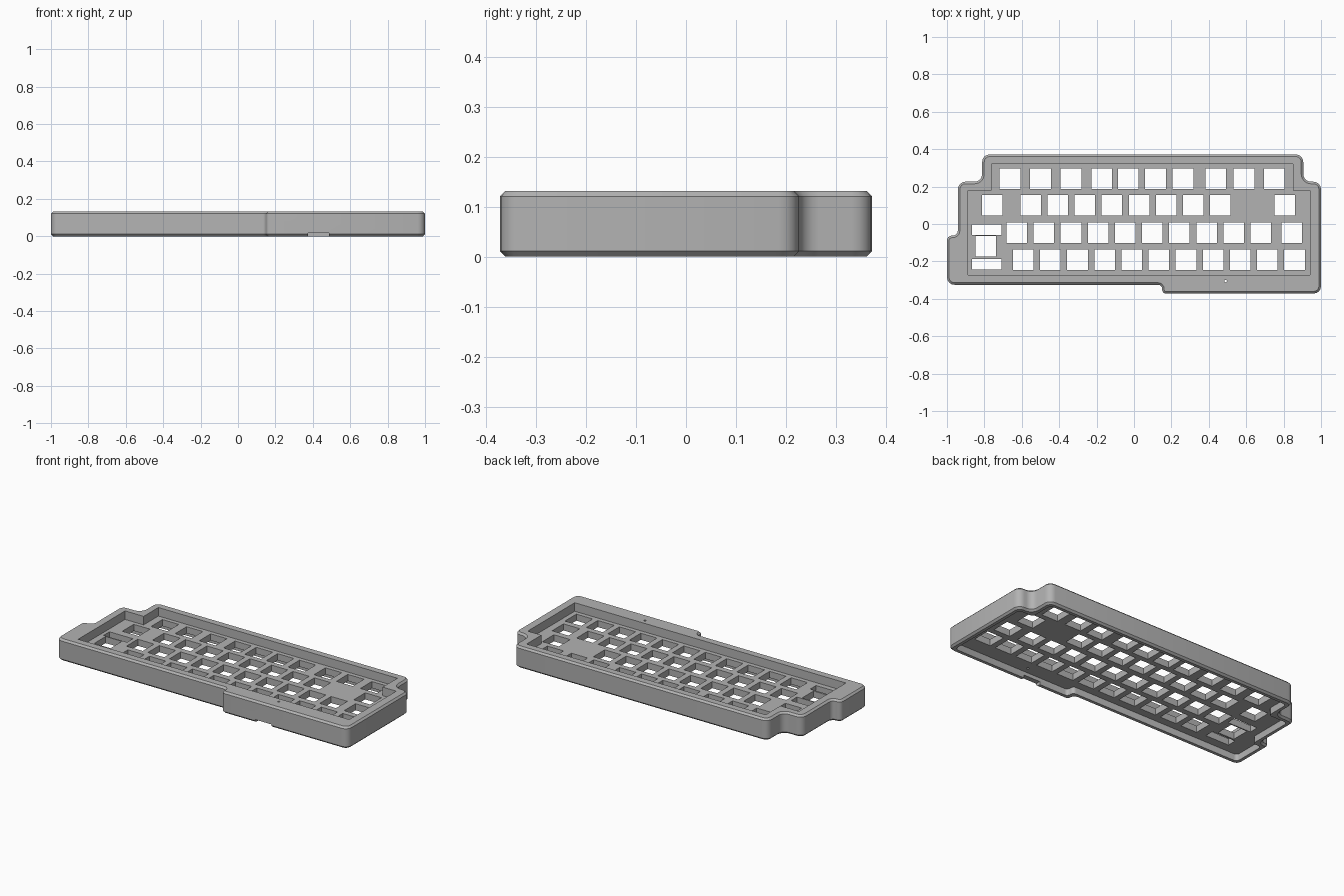
import bpy, bmesh, math
from mathutils import Vector

cube = bpy.data.objects.get("Cube")
if cube:
    bpy.data.objects.remove(cube, do_unlink=True)

HEIGHT, PLATE_TOP, PLATE_BOTTOM = 0.132, 0.08, 0.04
WALL, KEY, RIM = 0.03, 0.11, 0.011

grey = bpy.data.materials.new("case grey")
grey.use_nodes = True
grey.diffuse_color = (0.45, 0.45, 0.45, 1)
grey.node_tree.nodes["Principled BSDF"].inputs["Base Color"].default_value = grey.diffuse_color


def corners(points):
    """Yield each corner with unit directions to its neighbours and the shorter edge."""
    for i, p in enumerate(points):
        p = Vector(p)
        back = Vector(points[i - 1]) - p
        ahead = Vector(points[(i + 1) % len(points)]) - p
        yield p, back.normalized(), ahead.normalized(), min(back.length, ahead.length)


def inset(points, distance):
    """Offset a counter-clockwise outline inward with mitred corners."""
    result = []
    for p, back, ahead, _ in corners(points):
        n1, n2 = Vector((back.y, -back.x)), Vector((-ahead.y, ahead.x))
        result.append(p + (n1 + n2) * distance / (1 + n1.dot(n2)))
    return result


def rounded(points, radius, segments=4):
    """Round right-angled corners, using less radius beside short edges."""
    result = []
    for p, back, ahead, shorter in corners(points):
        r = min(radius, 0.45 * shorter)
        for k in range(segments + 1):
            t = math.pi / 2 * k / segments
            result.append(p + r * (back * (1 - math.sin(t)) + ahead * (1 - math.cos(t))))
    return result


def solid(name, layers):
    """Stack counter-clockwise outlines, given as (points, z), into a closed solid."""
    bm = bmesh.new()
    loops = [[bm.verts.new((p[0], p[1], z)) for p in points] for points, z in layers]
    bm.faces.new(loops[0][::-1])
    bm.faces.new(loops[-1])
    for low, high in zip(loops, loops[1:]):
        for i in range(len(low)):
            bm.faces.new((low[i - 1], low[i], high[i], high[i - 1]))
    mesh = bpy.data.meshes.new(name)
    bm.to_mesh(mesh)
    bm.free()
    mesh.materials.append(grey)
    obj = bpy.data.objects.new(name, mesh)
    bpy.context.collection.objects.link(obj)
    return obj


def box(name, x, y, width, depth, z0=-0.1, z1=0.3):
    w, d = width / 2, depth / 2
    points = [(x - w, y - d), (x + w, y - d), (x + w, y + d), (x - w, y + d)]
    return solid(name, [(points, z0), (points, z1)])


# Outer shell with stepped corners and chamfered rims
outline = [(-1, -0.325), (0.15, -0.325), (0.15, -0.372), (1, -0.372), (1, 0.226), (0.905, 0.226),
           (0.905, 0.372), (-0.812, 0.372), (-0.812, 0.226), (-0.942, 0.226),
           (-0.942, -0.062), (-1, -0.062)]
side = rounded(outline, 0.04)
edge = inset(side, RIM)
case = solid("keyboard_case", [(edge, 0), (side, RIM), (side, HEIGHT - RIM), (edge, HEIGHT)])

# Key well above the plate and hollow below it
well = [(-0.888, -0.273), (0.942, -0.273), (0.942, 0.18), (0.85, 0.18),
        (0.85, 0.322), (-0.763, 0.322), (-0.763, 0.18), (-0.888, 0.18)]
hollow = rounded(inset(outline, WALL), 0.02)
cutters = [solid("key_well", [(well, PLATE_TOP), (well, 0.3)]),
           solid("underside_hollow", [(hollow, -0.1), (hollow, PLATE_BOTTOM)])]

# Switch openings: regular runs as (row centre, first x, count), then odd ones
PITCH = 0.145
for y, first, count in [(0.1, -0.553, 8), (-0.047, -0.627, 10), (-0.192, -0.592, 11)]:
    cutters += [box("switch_opening", first + i * PITCH, y, KEY, KEY) for i in range(count)]
for x in (-0.663, -0.5, -0.337, -0.173, -0.03, 0.115, 0.262, 0.437, 0.588, 0.75):
    cutters.append(box("switch_opening", x, 0.242, KEY, KEY))
for x, y in [(-0.757, 0.1), (0.805, 0.1), (0.843, -0.047), (-0.793, -0.12)]:
    cutters.append(box("switch_opening", x, y, KEY, KEY))
for y in (-0.03, -0.214):
    cutters.append(box("stabiliser_slot", -0.787, y, 0.158, 0.056))

# Cable notch and reset hole
cutters.append(box("cable_notch", 0.431, -0.36, 0.112, 0.1, -0.1, 0.018))
ring = [(0.49 + 0.007 * math.cos(a * math.tau / 12), -0.305 + 0.007 * math.sin(a * math.tau / 12))
        for a in range(12)]
cutters.append(solid("reset_hole", [(ring, -0.1), (ring, 0.3)]))

# Cut everything out, then drop the cutters
for cutter in cutters:
    cut = case.modifiers.new(cutter.name, 'BOOLEAN')
    cut.operation, cut.solver, cut.object = 'DIFFERENCE', 'EXACT', cutter
finished = bpy.data.meshes.new_from_object(
    case.evaluated_get(bpy.context.evaluated_depsgraph_get()))
case.modifiers.clear()
case.data = finished
for cutter in cutters:
    bpy.data.objects.remove(cutter, do_unlink=True)

bpy.ops.object.select_all(action='DESELECT')
case.select_set(True)
bpy.context.view_layer.objects.active = case
bpy.ops.object.shade_smooth_by_angle(angle=math.radians(25))
